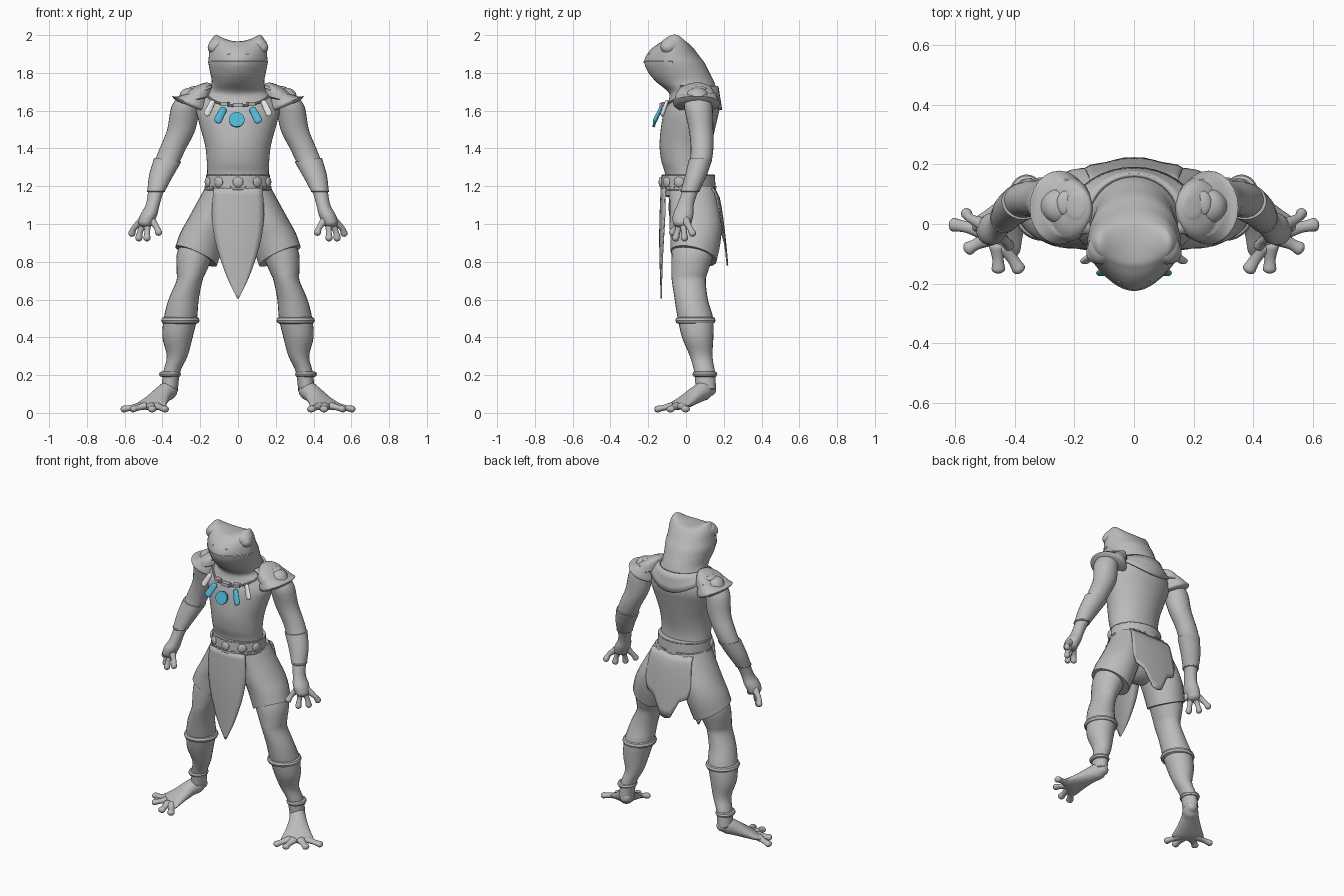
import bpy, bmesh, math
from math import sin, cos, pi, radians
from mathutils import Vector, Matrix

if "Cube" in bpy.data.objects:
    bpy.data.objects.remove(bpy.data.objects["Cube"])


def material(name, rgb):
    m = bpy.data.materials.new(name)
    m.use_nodes = True
    m.diffuse_color = (*rgb, 1)
    m.node_tree.nodes["Principled BSDF"].inputs["Base Color"].default_value = (*rgb, 1)
    return m


GREY = material("stone grey", (.5, .5, .5))
BLUE = material("turquoise", (.08, .48, .67))
WHITE = material("bone white", (.8, .8, .8))


def finish(name, bm, mat=GREY, mirror=False, thick=0):
    bmesh.ops.recalc_face_normals(bm, faces=bm.faces)
    me = bpy.data.meshes.new(name)
    bm.to_mesh(me)
    bm.free()
    me.materials.append(mat)
    me.shade_smooth()
    me.set_sharp_from_angle(angle=radians(40))
    ob = bpy.data.objects.new(name, me)
    bpy.context.collection.objects.link(ob)
    if thick:
        mod = ob.modifiers.new("thickness", 'SOLIDIFY')
        mod.thickness, mod.offset = thick, 0
    if mirror:
        ob.modifiers.new("mirror", 'MIRROR')
    return ob


def smooth_path(pts, steps):
    """Catmull-Rom resampling of stations of any width."""
    out, last = [], len(pts) - 1
    for i in range(last):
        p0, p1, p2, p3 = (pts[min(max(i + k, 0), last)] for k in (-1, 0, 1, 2))
        for s in range(steps):
            t = s / steps
            out.append([.5 * (2 * b + (c - a) * t + (2 * a - 5 * b + 4 * c - d) * t * t
                              + (3 * b - a - 3 * c + d) * t ** 3)
                        for a, b, c, d in zip(p0, p1, p2, p3)])
    return out + [list(pts[-1])]


def loft(name, stations, hint=None, dome=0., mirror=False, mat=GREY, steps=4, sides=24):
    """Skin of ellipses (x, y, z, a, b, x tilt, y tilt); level rings unless a hint axis is given."""
    path = smooth_path([tuple(s) + (0,) * (7 - len(s)) for s in stations], steps)
    rings = []
    for i, s in enumerate(path):
        c = Vector(s[:3])
        t = Vector(path[min(i + 1, len(path) - 1)][:3]) - Vector(path[max(i - 1, 0)][:3])
        t.normalize()
        if hint:
            u = t.cross(Vector(hint)).normalized()
            v = u.cross(t)
        else:
            u, v = Vector((1, 0, s[5])), Vector((0, 1, s[6]))
            t = Vector((0, 0, 1 if t.z > 0 else -1))
        rings.append((c, u, v, s[3], s[4], t))
    if dome:
        for end, sign in ((0, -1), (-1, 1)):
            c, u, v, a, b, t = rings[end]
            extra = [(c + t * sign * min(a, b) * dome * sin(q), u, v, a * cos(q), b * cos(q), t)
                     for q in (.4, .7, .95, 1.15, 1.3, 1.45)]
            rings = rings + extra if sign > 0 else extra[::-1] + rings
    bm = bmesh.new()
    loops = [[bm.verts.new(c + u * a * cos(2 * pi * k / sides) + v * b * sin(2 * pi * k / sides))
              for k in range(sides)] for c, u, v, a, b, t in rings]
    for p, q in zip(loops, loops[1:]):
        for k in range(sides):
            n = (k + 1) % sides
            bm.faces.new((p[k], p[n], q[n], q[k]))
    bm.faces.new(loops[0])
    bm.faces.new(loops[-1])
    return finish(name, bm, mat, mirror)


def sheet(name, columns, thick):
    bm = bmesh.new()
    grid = [[bm.verts.new(p) for p in col] for col in columns]
    for p, q in zip(grid, grid[1:]):
        for k in range(len(p) - 1):
            bm.faces.new((p[k], p[k + 1], q[k + 1], q[k]))
    return finish(name, bm, thick=thick)


def ball(name, loc, size, mirror=False, rot=0):
    bm = bmesh.new()
    m = Matrix.Translation(loc) @ Matrix.Rotation(rot, 4, 'Z') @ Matrix.Diagonal((*size, 1))
    bmesh.ops.create_uvsphere(bm, u_segments=24, v_segments=14, radius=1, matrix=m)
    return finish(name, bm, GREY, mirror)


def block(name, loc, size, mirror, rot=0):
    bm = bmesh.new()
    m = Matrix.Translation(loc) @ Matrix.Rotation(rot, 4, 'Z') @ Matrix.Diagonal((*size, 1))
    bmesh.ops.create_cube(bm, size=1, matrix=m)
    return finish(name, bm, GREY, mirror)


def band(name, loc, a, b, r, mirror=True):
    """Elliptical hoop with a round section."""
    bm = bmesh.new()
    n, m = 32, 8
    vs = [[bm.verts.new((loc[0] + (a + r * cos(q)) * cos(p), loc[1] + (b + r * cos(q)) * sin(p),
                         loc[2] + r * sin(q)))
           for q in (2 * pi * j / m for j in range(m))] for p in (2 * pi * i / n for i in range(n))]
    for i in range(n):
        for j in range(m):
            i2, j2 = (i + 1) % n, (j + 1) % m
            bm.faces.new((vs[i][j], vs[i2][j], vs[i2][j2], vs[i][j2]))
    return finish(name, bm, GREY, mirror)


def sculpt_head(ob):
    """Narrow the snout and raise the crown into two brow ridges."""
    for v in ob.data.vertices:
        p = v.co
        if p.z > 1.72:
            p.x *= 1 - .25 * min(max((-p.y - .1) / .12, 0), 1) * min((p.z - 1.72) / .08, 1)
        if p.z > 1.88:
            rise = min((p.z - 1.88) / .07, 1) * math.exp(-((p.y + .06) / .09) ** 2)
            p.z += .043 * min(abs(p.x) / .115, 1) ** 2 * rise


# Torso, neck and head: height, front, back, half width
body = [(1.15, -.11, .13, .165), (1.26, -.11, .115, .163), (1.33, -.13, .117, .165),
        (1.42, -.14, .135, .175), (1.53, -.13, .16, .205), (1.6, -.115, .175, .22),
        (1.66, -.09, .172, .2), (1.7, -.095, .165, .155), (1.75, -.155, .15, .139),
        (1.8, -.198, .125, .147), (1.85, -.22, .1, .156), (1.89, -.212, .07, .154),
        (1.93, -.18, .04, .147), (1.955, -.145, .015, .125)]
sculpt_head(loft("body_and_head", [(0, (f + k) / 2, z, w, (k - f) / 2) for z, f, k, w in body],
                 dome=.15, sides=48))

# Face
ball("brow_lid", (.108, -.08, 1.943), (.048, .056, .045), True, .25)
ball("eye", (.124, -.093, 1.935), (.036, .04, .035), True, .3)
ball("nostril", (.047, -.19, 1.9), (.009, .008, .006), True)
sculpt_head(loft("lips", [(.157 * cos(radians(d)), -.06 + .161 * sin(radians(d)), 1.857, .004, .005)
                          for d in range(-175, 0, 17)], hint=(0, 0, 1), dome=1, sides=8, steps=2))

# Legs and hips
ball("pelvis", (0, .035, 1.09), (.18, .128, .18))
loft("leg", [(.16, .045, 1, .09, .11), (.19, .05, .93, .1, .12), (.225, .035, .84, .099, .112),
             (.246, .02, .75, .079, .097), (.257, .015, .7, .069, .09), (.288, .028, .6, .08, .088),
             (.305, .05, .5, .088, .094), (.32, .062, .4, .08, .083), (.322, .08, .3, .055, .06),
             (.35, .098, .22, .045, .055), (.362, .105, .13, .044, .054)], dome=.3, mirror=True)
loft("shorts", [(.085, .03, 1.2, .085, .12), (.117, .042, 1.1, .108, .13),
                (.157, .05, 1, .118, .138, .08), (.19, .05, .92, .117, .133, .25, -.12),
                (.222, .04, .83, .11, .122, .45, -.22)], mirror=True)
band("knee_band", (.305, .05, .49), .083, .088, .019)
band("ankle_band", (.36, .1, .205), .043, .051, .015)

# Feet
loft("foot", [(.352, .13, .125, .035, .035), (.366, .1, .12, .047, .05), (.396, .062, .1, .053, .046),
              (.435, .005, .064, .075, .034), (.463, -.038, .04, .096, .024),
              (.477, -.063, .03, .095, .014)], hint=(0, 0, 1), dome=.8, mirror=True)
for i, (x, y) in enumerate([(.605, -.002), (.555, -.082), (.455, -.15), (.387, -.15)]):
    base = Vector((.46, -.03, .04)).lerp(Vector((x, y, .03)), .4)
    mid = base.lerp(Vector((x, y, .02)), .55)
    loft(f"toe_{i + 1}", [(*base, .028, .02), (*mid, .019, .015), (x, y, .02, .023, .018)],
         hint=(0, 0, 1), dome=.9, mirror=True, sides=12)

# Arms and hands
loft("arm", [(.25, .06, 1.68, .06, .06), (.278, .065, 1.62, .075, .075), (.3, .08, 1.5, .075, .065),
             (.345, .085, 1.4, .07, .06), (.38, .075, 1.32, .066, .057), (.41, .05, 1.25, .056, .052),
             (.435, .02, 1.17, .041, .043), (.452, -.003, 1.1, .037, .044),
             (.472, -.015, 1.05, .045, .054), (.487, -.02, 1.01, .042, .05)], dome=.7, mirror=True)
loft("bracer", [(.372, .077, 1.34, .072, .062, .15), (.41, .05, 1.25, .061, .057, .1),
                (.433, .022, 1.175, .047, .049)], mirror=True)
band("wrist_band", (.434, .021, 1.175), .043, .045, .006)
for i, (x, y, z) in enumerate([(.42, -.072, .955), (.482, -.055, .925), (.525, -.008, .925), (.562, .035, .95)]):
    base = Vector((.478, -.018, 1.05)).lerp(Vector((x, y, z)), .3)
    mid = base.lerp(Vector((x, y, z)), .55) + Vector((.006 * (i - 1), 0, 0))
    loft(f"finger_{i + 1}", [(*base, .024, .024), (*mid, .015, .015), (x, y, z, .019, .019)],
         hint=(0, 1, 0), dome=.9, mirror=True, sides=12)

# Shoulder armour: flared outer plate, domed cap and boss
loft("shoulder_flange", [(.25, .055, 1.622, .08, .11, .4), (.25, .055, 1.638, .1, .124, .4),
                         (.242, .055, 1.665, .088, .114, .1), (.23, .055, 1.695, .074, .096, -.2)],
     mirror=True)
loft("shoulder_dome", [(.225, .05, 1.66, .088, .11, -.25), (.218, .05, 1.695, .08, .1, -.35),
                       (.207, .055, 1.722, .062, .076, -.35), (.197, .06, 1.736, .035, .045, -.35)],
     dome=.15, mirror=True)
ball("shoulder_boss", (.228, .07, 1.716), (.032, .042, .014), True)

# Mantle round the back of the neck
mantle = []
for d in range(-20, 201, 10):
    c, s = cos(radians(d)), sin(radians(d))
    low = max(s, 0)
    mantle.append([(c * (.15 + .065 * t), .02 + s * (.145 + .02 * t), 1.728 - t * (.03 + .095 * low * low))
                   for t in (0, .35, .7, 1)])
sheet("mantle", mantle, .014)

# Necklace
loft("necklace_cord", [(.168 * cos(radians(d)), .02 + .145 * sin(radians(d)),
                        1.7 + .075 * sin(radians(d)), .006, .006) for d in range(-190, 20, 20)],
     hint=(0, 0, 1), sides=8)
block("center_clasp", (0, -.125, 1.63), (.055, .03, .022), False)
block("side_clasp", (.068, -.11, 1.635), (.04, .03, .02), True, .35)
bm = bmesh.new()
bmesh.ops.create_cone(bm, cap_ends=True, segments=32, radius1=.041, radius2=.041, depth=.014,
                      matrix=Matrix.Translation((-.007, -.16, 1.552)) @ Matrix.Rotation(radians(72), 4, 'X'))
finish("center_pendant", bm, BLUE)
for name, mat, top, tip, w in (("blue_pendant", BLUE, (.078, -.136, 1.605), (.106, -.163, 1.55), .022),
                               ("white_pendant", WHITE, (.137, -.103, 1.642), (.163, -.123, 1.587), .018)):
    loft(name, [(*top, w * .85, .01), (*tip, w, .011)], hint=(0, 1, 0), dome=1.6, mirror=True, mat=mat)

# Belt
loft("belt", [(0, .012, 1.178, .174, .146), (0, .012, 1.22, .171, .143), (0, .012, 1.262, .168, .14)],
     sides=40)
for z, a in ((1.182, .172), (1.257, .166)):
    band("belt_rim", (0, .012, z), a, a - .029, .005, False)
for d in (-90, -53, -20):
    a = radians(d)
    ball("belt_stud", (.172 * cos(a), .012 + .145 * sin(a), 1.222), (.012, .028, .028), d > -90, a)
for d in range(-72, 90, 36):
    a = radians(d)
    block("belt_plate", (.172 * cos(a), .012 + .145 * sin(a), 1.195), (.012, .03, .012), True, a)

# Loincloths: pointed front and stepped back
rows = smooth_path([(1.19, .128, -.13), (1.05, .138, -.136), (.92, .122, -.138), (.8, .088, -.136),
                    (.7, .05, -.133), (.605, .004, -.13)], 3)
sheet("front_cloth", [[(u / 4 * w, y + 1.2 * (u / 4 * w) ** 2, z) for z, w, y in rows]
                      for u in range(-4, 5)], .008)
hem = [(.165, 1), (.145, .93), (.09, .9), (.065, .85), (.035, .79)]
hem = [(-x, z) for x, z in hem] + [(0, .78)] + hem[::-1]
sheet("back_cloth", [[(x * (.9 + .1 * t), .15 + .07 * ((1.19 - z) / .41) ** .5 - .5 * x * x, z)
                      for t in (k / 8 for k in range(9)) for z in (1.19 + (low - 1.19) * t,)]
                     for x, low in hem], .008)
